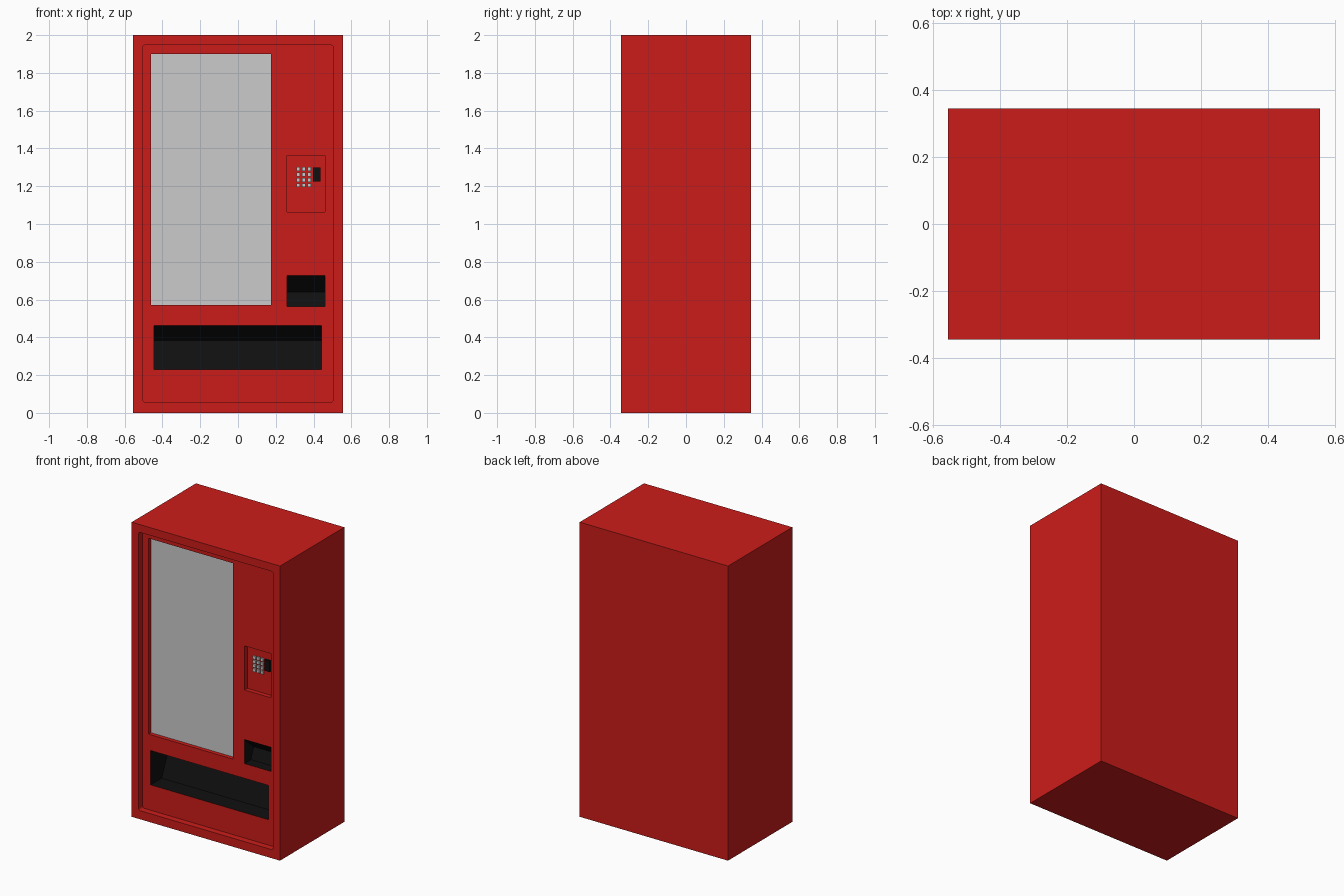
import bpy, bmesh

if "Cube" in bpy.data.objects:
    bpy.data.objects.remove(bpy.data.objects["Cube"])


def material(name, rgb):
    m = bpy.data.materials.new(name)
    m.diffuse_color = (*rgb, 1)
    m.use_nodes = True
    m.node_tree.nodes["Principled BSDF"].inputs["Base Color"].default_value = m.diffuse_color
    return m


RED = material("red_paint", (0.6, 0.012, 0.01))
BLACK = material("black_plastic", (0.005, 0.005, 0.005))


def finish(name, bm, mat=None):
    bmesh.ops.recalc_face_normals(bm, faces=bm.faces)
    me = bpy.data.meshes.new(name)
    bm.to_mesh(me)
    bm.free()
    ob = bpy.data.objects.new(name, me)
    bpy.context.collection.objects.link(ob)
    if mat:
        me.materials.append(mat)
    return ob


def box(name, x, y, z, mat=None, radius=0):
    """Box from (min, max) ranges; radius rounds the edges running along y."""
    bm = bmesh.new()
    bmesh.ops.create_cube(bm, size=1)
    for v in bm.verts:
        v.co = [r[0] if c < 0 else r[1] for c, r in zip(v.co, (x, y, z))]
    if radius:
        edges = [e for e in bm.edges if abs(e.verts[0].co.y - e.verts[1].co.y) > 1e-5]
        bmesh.ops.bevel(bm, geom=edges, offset=radius, segments=3, profile=0.5, affect='EDGES')
    return finish(name, bm, mat)


def prism(name, x, profile, mat):
    """Side profile of (y, z) points extruded along x."""
    bm = bmesh.new()
    face = bm.faces.new([bm.verts.new((x[0], y, z)) for y, z in profile])
    ext = bmesh.ops.extrude_face_region(bm, geom=[face])
    verts = [g for g in ext["geom"] if isinstance(g, bmesh.types.BMVert)]
    bmesh.ops.translate(bm, verts=verts, vec=(x[1] - x[0], 0, 0))
    return finish(name, bm, mat)


def cut(target, cutter):
    mod = target.modifiers.new("cut", 'BOOLEAN')
    mod.operation = 'DIFFERENCE'
    mod.solver = 'EXACT'
    mod.material_mode = 'TRANSFER'
    mod.object = cutter
    bpy.context.view_layer.objects.active = target
    bpy.ops.object.modifier_apply(modifier=mod.name)
    bpy.data.objects.remove(cutter)


FRONT, PANEL = -0.345, -0.302
WINDOW, KEYS = PANEL + 0.027, PANEL + 0.03

# Cabinet with recessed front panel
cabinet = box("cabinet", (-0.557, 0.557), (FRONT, 0.345), (0, 2), RED)
cabinet.data.materials.append(BLACK)
cut(cabinet, box("panel_cut", (-0.505, 0.505), (FRONT - 0.1, PANEL), (0.058, 1.947), RED, 0.012))

# Window opening and keypad recess
cut(cabinet, box("window_cut", (-0.46, 0.175), (PANEL - 0.02, WINDOW + 0.01), (0.57, 1.9), RED))
cut(cabinet, box("keypad_cut", (0.26, 0.46), (PANEL - 0.02, KEYS), (1.063, 1.362), RED))


# Black pockets: sloping roof and leaning back wall
def pocket(name, x, z0, z_mid, z1, d_low, d_mid):
    p = PANEL
    cut(cabinet, prism(name, x, [(p - 0.02, z0), (p + d_low, z0), (p + d_mid, z_mid),
                                 (p, z1), (p - 0.02, z1)], BLACK))


pocket("delivery_cut", (-0.445, 0.442), 0.23, 0.383, 0.463, 0.12, 0.185)
pocket("change_cut", (0.26, 0.46), 0.563, 0.64, 0.727, 0.07, 0.1)

# Window pane, edges seated in the cabinet
box("window_pane", (-0.463, 0.178), (WINDOW, WINDOW + 0.013), (0.567, 1.903))

# Keypad buttons and payment slot
for row in range(4):
    for col in range(3):
        cx, cz = 0.319 + col * 0.029, 1.205 + row * 0.0285
        box(f"keypad_button_{row}_{col}", (cx - 0.01, cx + 0.01),
            (KEYS - 0.012, KEYS + 0.002), (cz - 0.01, cz + 0.01))
box("payment_slot", (0.398, 0.437), (KEYS - 0.014, KEYS + 0.002), (1.225, 1.3), BLACK)
